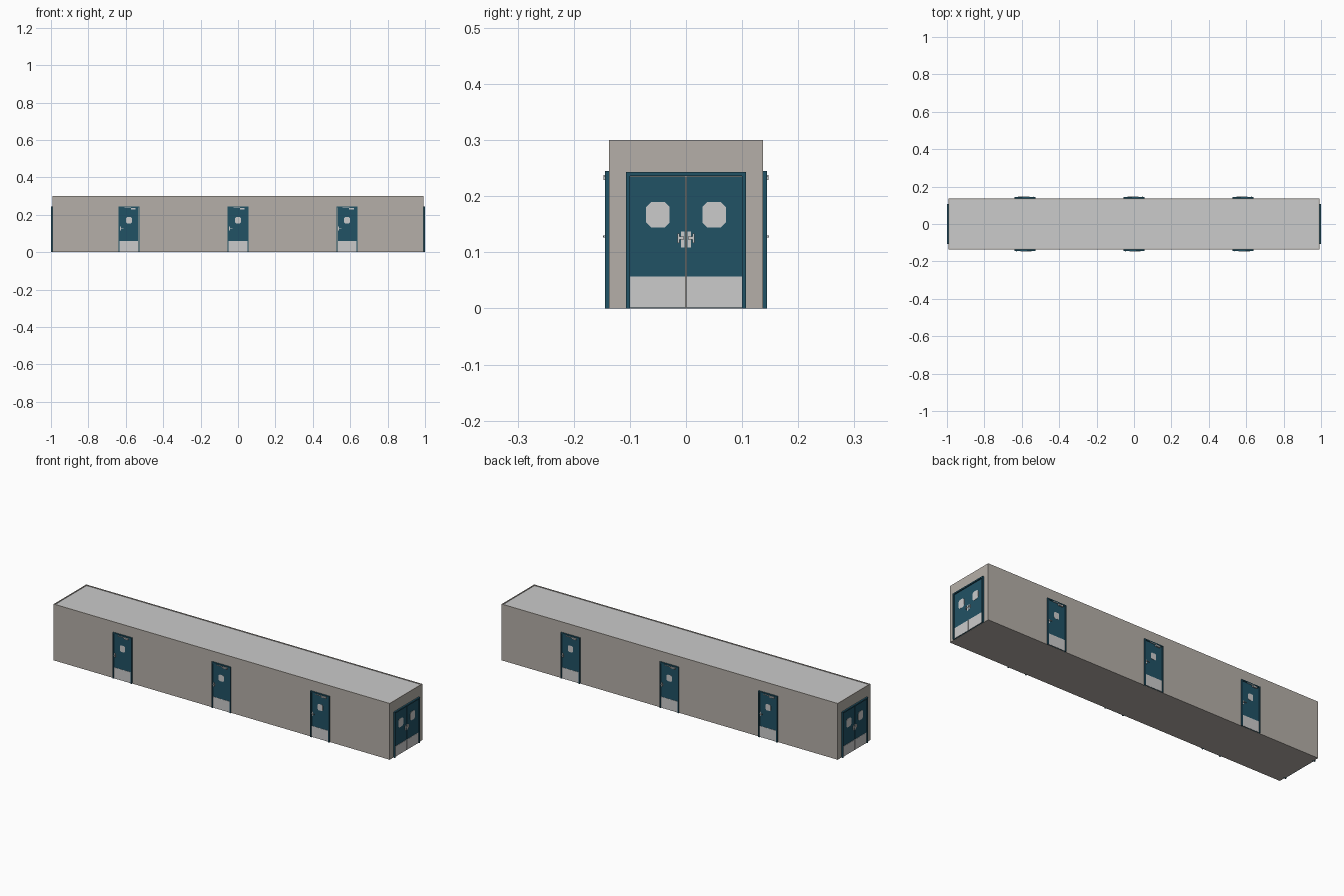
import bpy, bmesh, math
from mathutils import Matrix, Vector

if "Cube" in bpy.data.objects:
    bpy.data.objects.remove(bpy.data.objects["Cube"])


def material(name, rgb):
    m = bpy.data.materials.new(name)
    lin = [((c / 255 + 0.055) / 1.055) ** 2.4 for c in rgb]
    m.diffuse_color = (*lin, 1)
    m.use_nodes = True
    m.node_tree.nodes["Principled BSDF"].inputs["Base Color"].default_value = m.diffuse_color
    return m


BEIGE = material("beige wall", (181, 175, 168))
BLUE = material("blue paint", (33, 82, 101))
GREY = material("light grey", (203, 203, 203))


def finish(bm, name, mat, matrix):
    bmesh.ops.transform(bm, matrix=matrix, verts=bm.verts)
    bmesh.ops.recalc_face_normals(bm, faces=bm.faces)
    me = bpy.data.meshes.new(name)
    bm.to_mesh(me)
    bm.free()
    me.materials.append(mat)
    ob = bpy.data.objects.new(name, me)
    bpy.context.collection.objects.link(ob)
    return ob


def box(name, mat, x, y, z, matrix=Matrix()):
    """Box from three (low, high) ranges."""
    bm = bmesh.new()
    bmesh.ops.create_cube(bm, size=1)
    for v in bm.verts:
        v.co = Vector([sum(r) / 2 + c * (r[1] - r[0]) for c, r in zip(v.co, (x, y, z))])
    return finish(bm, name, mat, matrix)


def window(name, cx, cz, w, h, cut, y, matrix):
    """Thin pane with clipped corners, facing local -y."""
    a, b = w / 2, h / 2
    pts = [(a, b - cut), (a - cut, b), (cut - a, b), (-a, b - cut),
           (-a, cut - b), (cut - a, -b), (a - cut, -b), (a, cut - b)]
    bm = bmesh.new()
    f = bm.faces.new([bm.verts.new((cx + px, y, cz + pz)) for px, pz in pts])
    r = bmesh.ops.extrude_face_region(bm, geom=[f])
    for v in [g for g in r["geom"] if isinstance(g, bmesh.types.BMVert)]:
        v.co.y -= 0.001
    return finish(bm, name, GREY, matrix)


def frame(name, half, top, t, y, matrix):
    """Two jambs and a head as one profile, facing local -y."""
    pts = [(-half, 0), (-half, top), (half, top), (half, 0),
           (half - t, 0), (half - t, top - t), (t - half, top - t), (t - half, 0)]
    bm = bmesh.new()
    f = bm.faces.new([bm.verts.new((px, y[1], pz)) for px, pz in pts])
    r = bmesh.ops.extrude_face_region(bm, geom=[f])
    for v in [g for g in r["geom"] if isinstance(g, bmesh.types.BMVert)]:
        v.co.y = y[0]
    return finish(bm, name, BLUE, matrix)


# Corridor shell
X, Y, H = 0.991, 0.137, 0.30
box("floor", BEIGE, (-X, X), (-Y, Y), (0, 0.003))
box("ceiling", GREY, (-X + .004, X - .004), (-Y + .004, Y - .004), (0.293, 0.297))
for s, side in ((-1, "front"), (1, "back")):
    box(side + "_wall", BEIGE, (-X, X), sorted((s * 0.132, s * Y)), (0.002, H))
for s, side in ((-1, "left"), (1, "right")):
    box(side + "_wall", BEIGE, sorted((s * 0.986, s * X)), (-0.133, 0.133), (0.002, H))


def single_door(i, cx, m):
    m = m @ Matrix.Translation((cx, 0, 0))
    n = f"side_door_{i}_"
    frame(n + "frame", 0.056, 0.245, 0.006, (-0.1445, -0.130), m)
    box(n + "leaf", BLUE, (-0.0495, 0.0495), (-0.140, -0.131), (0.001, 0.239), m)
    box(n + "kick_plate", GREY, (-0.0495, 0.0495), (-0.141, -0.1395), (0.002, 0.06), m)
    window(n + "window", 0, 0.171, 0.030, 0.034, 0.005, -0.1398, m)
    # lever handle and closer
    box(n + "handle_plate", GREY, (-0.048, -0.042), (-0.142, -0.139), (0.116, 0.136), m)
    box(n + "handle_stem", GREY, (-0.047, -0.043), (-0.147, -0.140), (0.126, 0.130), m)
    box(n + "handle_lever", GREY, (-0.047, -0.030), (-0.148, -0.146), (0.126, 0.130), m)
    box(n + "closer", GREY, (0.010, 0.036), (-0.147, -0.139), (0.229, 0.236), m)
    box(n + "closer_arm", GREY, (-0.025, 0.012), (-0.147, -0.144), (0.235, 0.238), m)


def double_door(i, m):
    n = f"end_door_{i}_"
    frame(n + "frame", 0.107, 0.243, 0.007, (-1.0, -0.983), m)
    for s, side in ((-1, "left"), (1, "right")):
        def r(a, b):
            return sorted((s * a, s * b))
        p = n + side + "_"
        box(p + "leaf", BLUE, r(0.001, 0.0995), (-0.995, -0.984), (0.001, 0.2355), m)
        box(p + "kick_plate", GREY, r(0.001, 0.0995), (-0.996, -0.9945), (0.002, 0.057), m)
        window(p + "window", s * 0.05, 0.167, 0.042, 0.046, 0.009, -0.9948, m)
        box(p + "handle_plate", GREY, r(0.0025, 0.009), (-0.9965, -0.994), (0.109, 0.137), m)
        box(p + "handle_lever", GREY, r(0.004, 0.015), (-1.0, -0.998), (0.123, 0.128), m)
        box(p + "handle_stem", GREY, r(0.004, 0.008), (-0.999, -0.995), (0.123, 0.128), m)
        box(p + "handle_guard", GREY, r(0.012, 0.015), (-0.998, -0.994), (0.117, 0.134), m)


# Three doors on each long side, a double door on each end
for k in range(2):
    half_turn = Matrix.Rotation(math.pi * k, 4, 'Z')
    for j in range(3):
        single_door(k * 3 + j + 1, (j - 1) * 0.583, half_turn)
    double_door(k + 1, half_turn @ Matrix.Rotation(math.pi / 2, 4, 'Z'))
